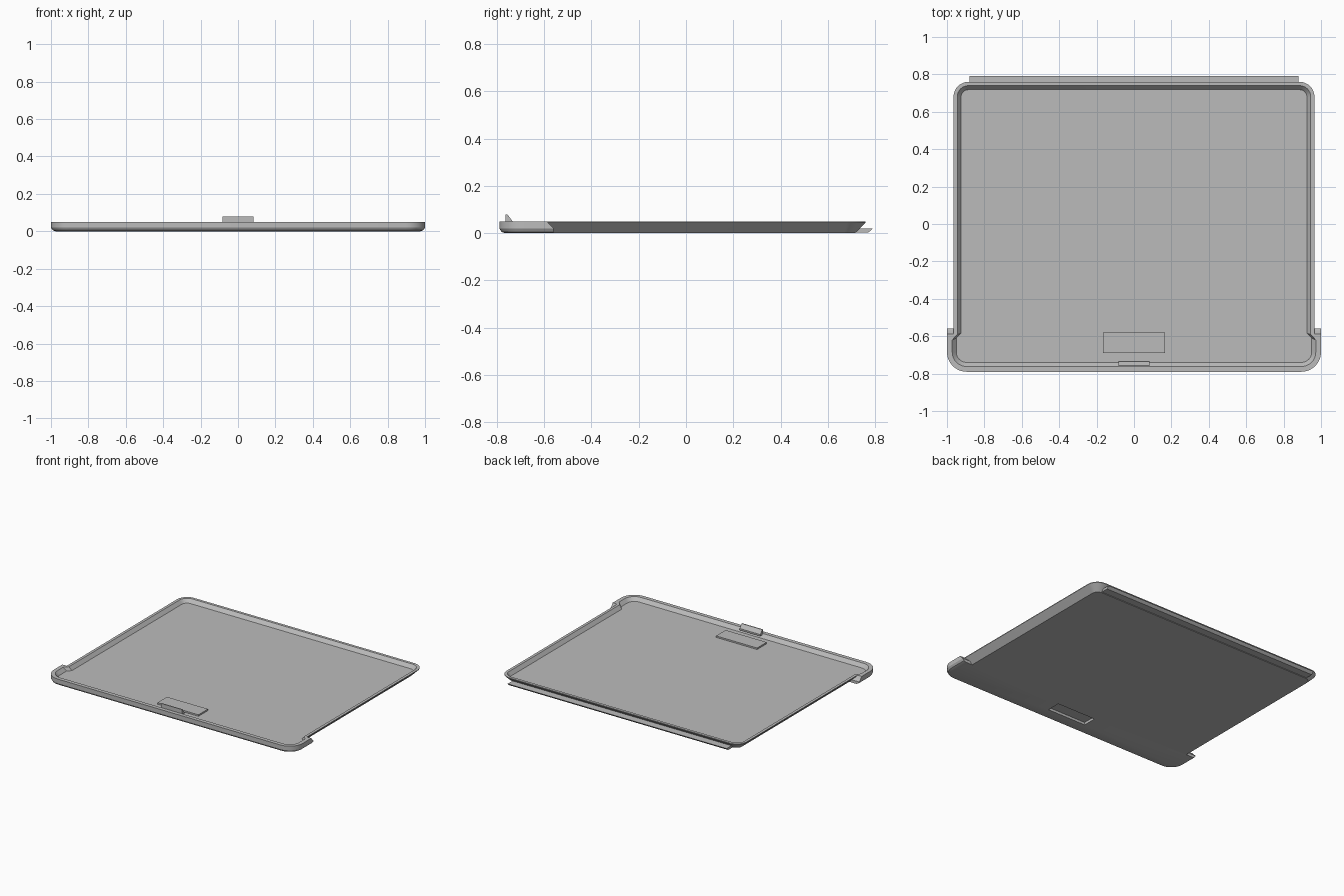
import bpy, bmesh, math

if "Cube" in bpy.data.objects:
    bpy.data.objects.remove(bpy.data.objects["Cube"])

grey = bpy.data.materials.new("plain grey")
grey.diffuse_color = (0.5, 0.5, 0.5, 1)
grey.use_nodes = True
grey.node_tree.nodes["Principled BSDF"].inputs["Base Color"].default_value = grey.diffuse_color


def make_object(name, bm):
    bmesh.ops.recalc_face_normals(bm, faces=bm.faces)
    mesh = bpy.data.meshes.new(name)
    bm.to_mesh(mesh)
    bm.free()
    mesh.materials.append(grey)
    ob = bpy.data.objects.new(name, mesh)
    bpy.context.collection.objects.link(ob)
    return ob


def box(name, x, y0, y1, z0, z1):
    return extrude_x(name, [(y0, z0), (y1, z0), (y1, z1), (y0, z1)], x)


def extrude_x(name, profile, half):
    """Prism with a (y, z) profile, running from -half to half in x."""
    bm = bmesh.new()
    ends = [[bm.verts.new((s * half, y, z)) for y, z in profile] for s in (-1, 1)]
    for e in ends:
        bm.faces.new(e)
    n = len(profile)
    for i in range(n):
        j = (i + 1) % n
        bm.faces.new((ends[0][i], ends[0][j], ends[1][j], ends[1][i]))
    return make_object(name, bm)


def outline(w_back, y_back, w_front, y_front, step_front, step_back, r_back, r_front, seg=8):
    """Rounded outline that is wider in front of the side steps."""
    half = []
    for i in range(seg + 1):
        a = -math.pi / 2 + i * math.pi / 2 / seg
        half.append((w_front - r_front + r_front * math.cos(a),
                     y_front + r_front + r_front * math.sin(a)))
    half += [(w_front, step_front), (w_back, step_back)]
    for i in range(seg + 1):
        a = i * math.pi / 2 / seg
        half.append((w_back - r_back + r_back * math.cos(a),
                     y_back - r_back + r_back * math.sin(a)))
    return half + [(-x, y) for x, y in reversed(half)]


# tray shell: undercut sides and back, upright front with rounded lower edge
levels = [
    (0.000, (0.920, 0.715, 0.975, -0.765, -0.56, -0.56, 0.045, 0.08)),
    (0.006, (0.926, 0.721, 0.991, -0.781, -0.56, -0.56, 0.05, 0.095)),
    (0.020, (0.940, 0.735, 1.000, -0.790, -0.56, -0.56, 0.06, 0.105)),
    (0.045, (0.965, 0.760, 1.000, -0.790, -0.585, -0.585, 0.08, 0.105)),
    (0.050, (0.965, 0.760, 1.000, -0.790, -0.587, -0.587, 0.08, 0.105)),
    (0.050, (0.945, 0.740, 0.972, -0.762, -0.62, -0.59, 0.06, 0.077)),
    (0.025, (0.925, 0.718, 0.950, -0.740, -0.61, -0.585, 0.04, 0.055)),
]
bm = bmesh.new()
rings = [[bm.verts.new((x, y, z)) for x, y in outline(*args)] for z, args in levels]
for a, b in zip(rings, rings[1:]):
    for i in range(len(a)):
        j = (i + 1) % len(a)
        bm.faces.new((a[i], a[j], b[j], b[i]))
bm.faces.new(rings[0])
bm.faces.new(rings[-1])
tray = make_object("tray", bm)

# recess under the raised pad
cutter = box("recess_cutter", 0.155, -0.69, -0.59, -0.02, 0.018)
mod = tray.modifiers.new("recess", 'BOOLEAN')
mod.operation = 'DIFFERENCE'
mod.solver = 'EXACT'
mod.object = cutter
bpy.context.view_layer.objects.active = tray
tray.select_set(True)
bpy.ops.object.modifier_apply(modifier="recess")
bpy.data.objects.remove(cutter)
bpy.ops.object.shade_smooth_by_angle(angle=math.radians(25))

# raised pad on the floor
box("raised_pad", 0.165, -0.69, -0.58, 0.022, 0.036)

# wedge-shaped latch on the front rim
extrude_x("front_latch", [(-0.763, 0.04), (-0.735, 0.04), (-0.735, 0.052),
                          (-0.756, 0.08), (-0.763, 0.08)], 0.083)

# thin tongue along the back
extrude_x("back_tongue", [(0.705, 0.003), (0.772, 0.003), (0.79, 0.02), (0.72, 0.02)], 0.88)
